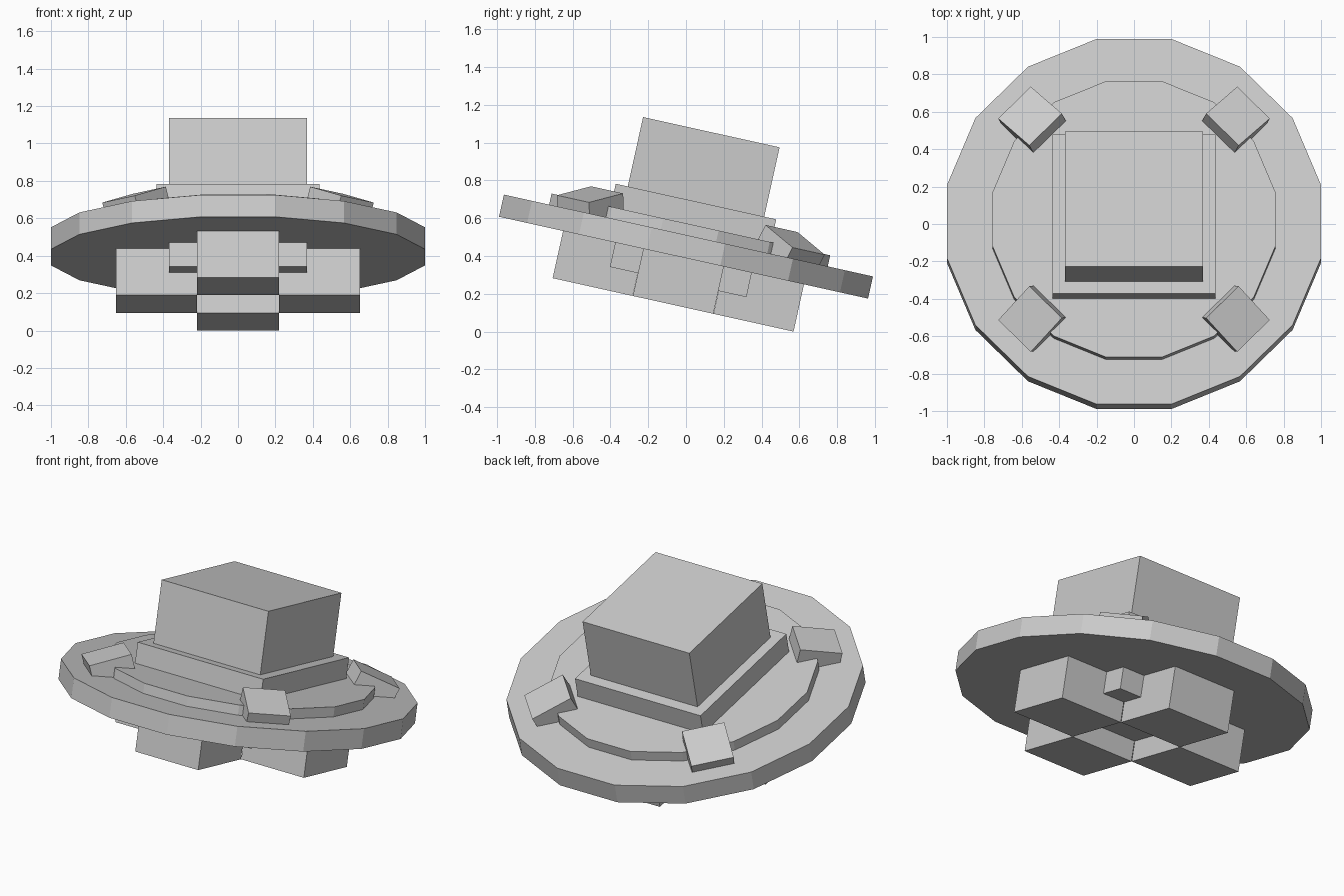
import bpy
from math import radians, sin, cos
from mathutils import Matrix, Vector

if "Cube" in bpy.data.objects:
    bpy.data.objects.remove(bpy.data.objects["Cube"])

# whole model leans backwards about the disc centre
TILT = Matrix.Translation((0, 0, 0.45)) @ Matrix.Rotation(radians(-12.5), 4, 'X')


def place(name, local):
    ob = bpy.context.object
    ob.name = name
    ob.matrix_world = TILT @ local
    return ob


def box(name, size, loc, rot=Matrix.Identity(4)):
    bpy.ops.mesh.primitive_cube_add(size=1)
    ob = bpy.context.object
    ob.data.transform(Matrix.Diagonal((*size, 1)))
    return place(name, Matrix.Translation(loc) @ rot)


def disc(name, radius, z0, z1):
    bpy.ops.mesh.primitive_cylinder_add(vertices=16, radius=radius, depth=z1 - z0)
    ob = bpy.context.object
    ob.data.transform(Matrix.Rotation(radians(11.25), 4, 'Z'))
    return place(name, Matrix.Translation((0, 0, (z0 + z1) / 2)))


# stacked discs
disc("main_disc", 1.02, -0.06, 0.06)
disc("upper_disc", 0.77, 0.04, 0.12)

# cabin and its plinth
box("cabin_plinth", (0.87, 0.87, 0.144), (0, 0, 0.172))
box("cabin", (0.74, 0.74, 0.40), (0, 0, 0.42))

# underside: central block with four blocks around an open middle
box("lower_core", (0.74, 0.74, 0.152), (0, 0, -0.116))
for i, side in enumerate(("right", "back", "left", "front")):
    spin = Matrix.Rotation(radians(90 * i), 4, 'Z')
    box("lower_block_" + side, (0.434, 0.436, 0.276),
        spin @ Vector((0.436, 0, -0.178)), spin)

# four angled corner pods sloping outwards
SLOPE = radians(20)
THICK = 0.12
for i in range(4):
    spin = Matrix.Rotation(radians(45 + 90 * i), 4, 'Z')
    centre = Vector((0.786 - sin(SLOPE) * THICK / 2, 0, 0.16 - cos(SLOPE) * THICK / 2))
    box(f"corner_pod_{i + 1}", (0.25, 0.246, THICK), spin @ centre,
        spin @ Matrix.Rotation(SLOPE, 4, 'Y'))
